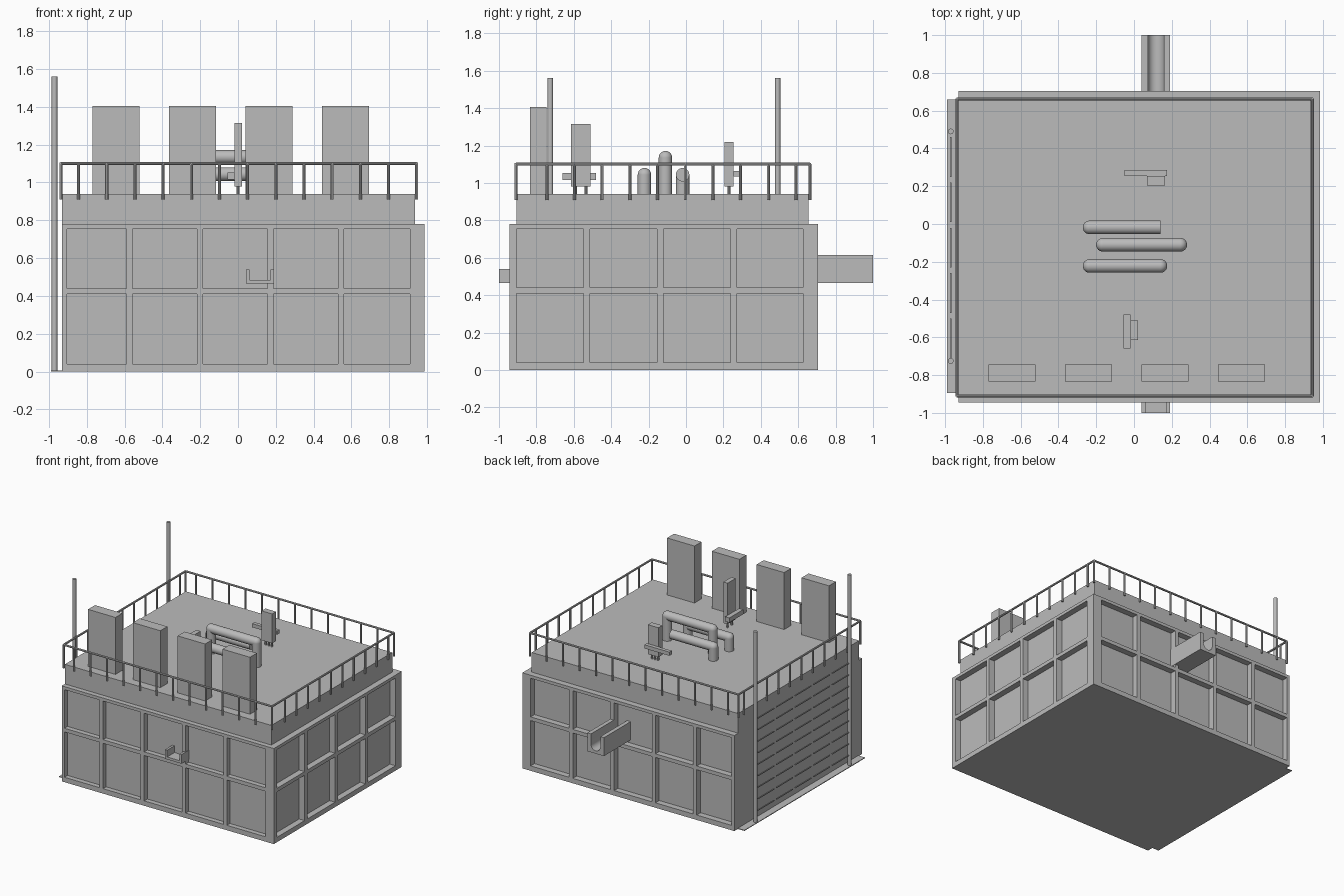
import bpy, bmesh, math
from mathutils import Vector

cube = bpy.data.objects.get("Cube")
if cube:
    bpy.data.objects.remove(cube, do_unlink=True)

gray = bpy.data.materials.new("plain_gray")
gray.use_nodes = True
COLOR = (0.5, 0.5, 0.5, 1)
gray.diffuse_color = COLOR
gray.node_tree.nodes["Principled BSDF"].inputs["Base Color"].default_value = COLOR


def finish(name, bm, smooth=False):
    bmesh.ops.recalc_face_normals(bm, faces=bm.faces)
    mesh = bpy.data.meshes.new(name)
    bm.to_mesh(mesh)
    bm.free()
    mesh.materials.append(gray)
    obj = bpy.data.objects.new(name, mesh)
    bpy.context.collection.objects.link(obj)
    if smooth:
        bpy.ops.object.select_all(action="DESELECT")
        obj.select_set(True)
        bpy.context.view_layer.objects.active = obj
        bpy.ops.object.shade_smooth_by_angle(angle=math.radians(40))
    return obj


def add_box(bm, x, y, z):
    verts = bmesh.ops.create_cube(bm, size=1)["verts"]
    for v in verts:
        v.co = [(r[0] + r[1]) / 2 + c * (r[1] - r[0]) for r, c in zip((x, y, z), v.co)]


def box(name, x, y, z):
    bm = bmesh.new()
    add_box(bm, x, y, z)
    return finish(name, bm)


def add_rod(bm, a, b, radius, sides=8):
    a, b = Vector(a), Vector(b)
    d = b - a
    verts = bmesh.ops.create_cone(bm, cap_ends=True, segments=sides, radius1=radius,
                                  radius2=radius, depth=d.length)["verts"]
    turn = Vector((0, 0, 1)).rotation_difference(d)
    for v in verts:
        v.co = turn @ v.co + (a + b) / 2


def channel(name, profile, y0, y1):
    bm = bmesh.new()
    face = bm.faces.new([bm.verts.new((x, y0, z)) for x, z in profile])
    new = bmesh.ops.extrude_face_region(bm, geom=[face])["geom"]
    bmesh.ops.translate(bm, vec=(0, y1 - y0, 0),
                        verts=[g for g in new if isinstance(g, bmesh.types.BMVert)])
    return finish(name, bm, True)


# Main body and ground plate
LEFT, RIGHT, FRONT, BACK, ROOF = -0.93, 0.935, -0.905, 0.655, 0.94
box("main_body", (LEFT, RIGHT), (FRONT, BACK), (0, ROOF))
box("side_ground_plate", (-0.99, -0.9), (-0.895, 0.66), (0, 0.006))

# Raised wall frames leaving recessed panels
X0, X1, Y0, Y1, TOP = -0.93, 0.985, -0.945, 0.705, 0.78
rails = [(0, 0.04), (0.41, 0.44), (0.755, TOP)]
posts_x = [(X0, -0.905)] + [(-0.59 + 0.373 * i, -0.558 + 0.373 * i) for i in range(4)] + [(0.91, X1)]
posts_y = [(Y0, -0.92)] + [(-0.547 + 0.393 * i, -0.513 + 0.393 * i) for i in range(3)] + [(0.625, Y1)]
for name, depth in (("front_frame", (Y0, FRONT)), ("back_frame", (BACK, Y1))):
    bm = bmesh.new()
    for z in rails:
        add_box(bm, (X0, X1), depth, z)
    for x in posts_x:
        add_box(bm, x, depth, (0, TOP))
    finish(name, bm)
bm = bmesh.new()
for z in rails:
    add_box(bm, (RIGHT, X1), (Y0, Y1), z)
for y in posts_y:
    add_box(bm, (RIGHT, X1), y, (0, TOP))
finish("side_frame", bm)

# Roof railing
bm = bmesh.new()
rx0, rx1, ry0, ry1, rz = -0.937, 0.945, -0.91, 0.662, 1.1
corners = [(rx0, ry0), (rx1, ry0), (rx1, ry1), (rx0, ry1)]
for a, b in zip(corners, corners[1:] + corners[:1]):
    add_rod(bm, (*a, rz), (*b, rz), 0.008)
spots = list(corners)
for i in range(12):
    spots += [(rx1 - 0.149 * (i + 1), y) for y in (ry0, ry1)]
for i in range(10):
    spots += [(x, 0.588 - 0.148 * i) for x in (rx0, rx1)]
for x, y in spots:
    add_rod(bm, (x, y, 0.91), (x, y, rz), 0.008)
finish("roof_railing", bm, True)

# Tall side poles with a ladder-like grille between them
for name, y in (("front_pole", -0.725), ("back_pole", 0.49)):
    bm = bmesh.new()
    add_rod(bm, (-0.97, y, 0), (-0.97, y, 1.56), 0.015, 16)
    finish(name, bm, True)
bm = bmesh.new()
for row in range(9):
    z = 0.083 + row * 0.094
    for col in range(5):
        y = -0.71 + col * 0.24
        add_box(bm, (-0.973, -0.965), (y, y + 0.21), (z, z + 0.008))
finish("side_grille", bm)

# Four upright roof slabs
for i in range(4):
    x = -0.77 + i * 0.405
    box(f"roof_slab_{i + 1}", (x, x + 0.248), (-0.835, -0.745), (ROOF, 1.405))

# Roof pipes: start x, end x, y, axis height, whether the end turns down
R = 0.036
for i, (x0, x1, y, z, turned) in enumerate([(-0.235, 0.14, -0.018, 1.044, False),
                                            (-0.165, 0.245, -0.11, 1.135, True),
                                            (-0.235, 0.14, -0.222, 1.044, True)]):
    bm = bmesh.new()
    add_rod(bm, (x0, y, z), (x1, y, z), R, 24)
    for x in ([x0, x1] if turned else [x0]):
        add_rod(bm, (x, y, ROOF), (x, y, z), R, 24)
        ball = bmesh.ops.create_uvsphere(bm, u_segments=24, v_segments=12, radius=R)["verts"]
        bmesh.ops.translate(bm, verts=ball, vec=(x, y, z))
    finish(f"roof_pipe_{i + 1}", bm, True)

# Two small control stands
box("front_stand_panel", (-0.018, 0.02), (-0.615, -0.51), (0.98, 1.315))
box("front_stand_bar", (-0.055, -0.018), (-0.66, -0.48), (1.015, 1.053))
box("back_stand_panel", (0.07, 0.165), (0.205, 0.255), (0.98, 1.22))
box("back_stand_bar", (-0.05, 0.175), (0.255, 0.285), (1.035, 1.065))
bm = bmesh.new()
for x, y in ((0, -0.59), (0, -0.535), (0.09, 0.23), (0.118, 0.23), (0.145, 0.23)):
    add_rod(bm, (x, y, ROOF), (x, y, 0.99), 0.008)
finish("stand_legs", bm, True)

# Back chute with a rounded groove, and small front trough
cx, gr = 0.116, 0.042
arc = [(cx + gr * math.cos(a), 0.53 - gr * math.sin(a))
       for a in (math.pi * k / 16 for k in range(17))]
channel("back_chute", [(0.041, 0.465), (0.191, 0.465), (0.191, 0.615), (cx + gr, 0.615)]
        + arc + [(cx - gr, 0.615), (0.041, 0.615)], BACK, 1.0)
channel("front_trough", [(0.041, 0.465), (0.191, 0.465), (0.191, 0.54), (0.172, 0.54),
                         (0.172, 0.485), (0.06, 0.485), (0.06, 0.54), (0.041, 0.54)], -1.0, FRONT)
